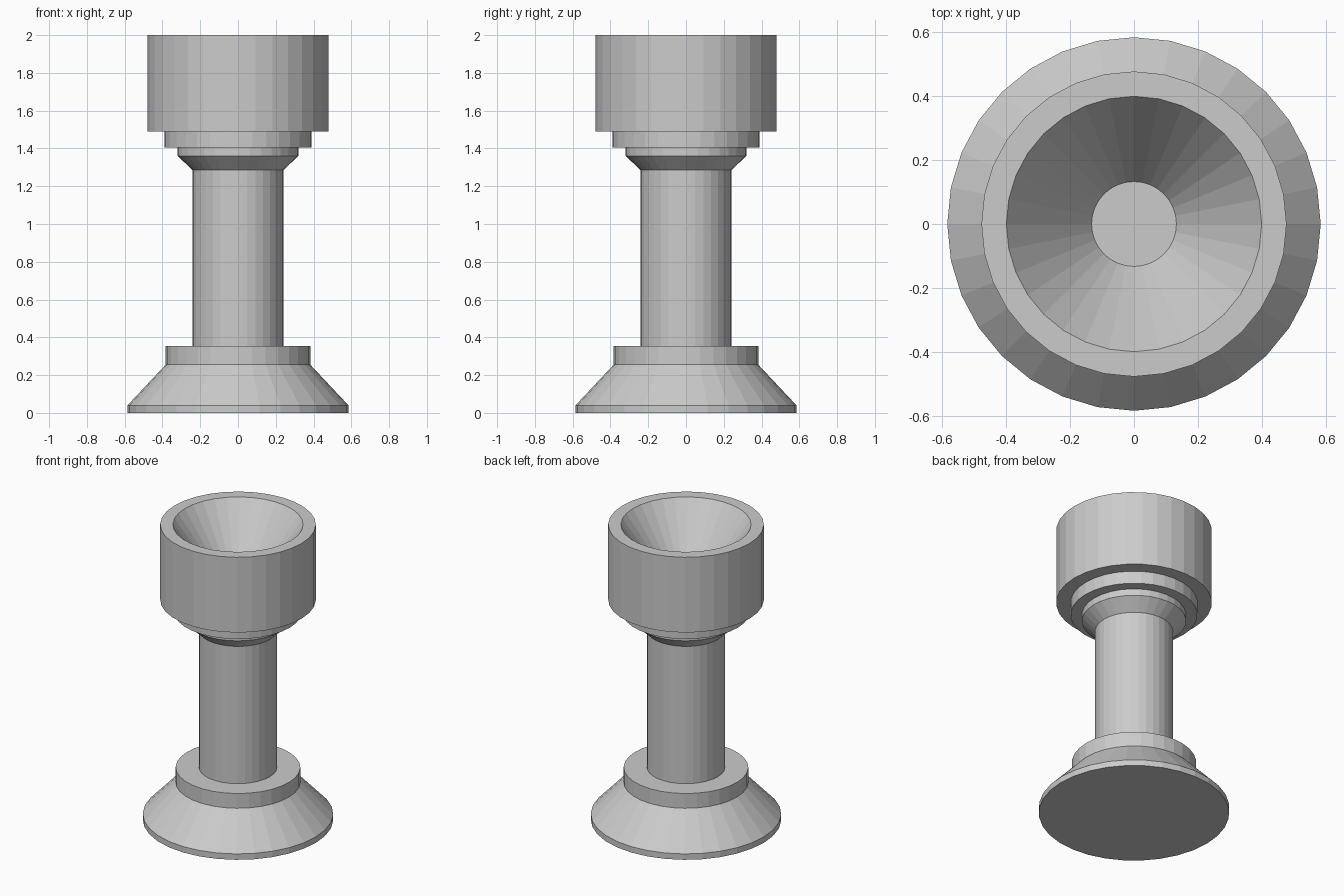
import bpy
from math import sin, cos, pi

if "Cube" in bpy.data.objects:
    bpy.data.objects.remove(bpy.data.objects["Cube"])

SIDES = 32


def lathe(name, profile, cap_start=False, cap_end=False):
    """Spin a (radius, height) profile round z; caps close the first or last ring."""
    verts = [(r * cos(2 * pi * i / SIDES), r * sin(2 * pi * i / SIDES), z)
             for r, z in profile for i in range(SIDES)]
    faces = []
    for k in range(len(profile) - 1):
        a, b = k * SIDES, (k + 1) * SIDES
        for i in range(SIDES):
            j = (i + 1) % SIDES
            faces.append((a + i, a + j, b + j, b + i))
    if cap_start:
        faces.append(tuple(reversed(range(SIDES))))
    if cap_end:
        faces.append(tuple(range(len(verts) - SIDES, len(verts))))
    mesh = bpy.data.meshes.new(name)
    mesh.from_pydata(verts, [], faces)
    mesh.update()
    obj = bpy.data.objects.new(name, mesh)
    bpy.context.collection.objects.link(obj)
    return obj


# Flared foot with a flat step on top
lathe("foot", [(0.585, 0), (0.585, 0.04), (0.383, 0.255), (0.383, 0.355),
               (0.24, 0.355)], cap_start=True)

# Plain column
lathe("column", [(0.24, 0.355), (0.24, 1.285)])

# Stepped collar under the bowl
lathe("collar", [(0.24, 1.285), (0.32, 1.36), (0.32, 1.405), (0.39, 1.405),
                 (0.39, 1.49)])

# Bowl with a conical recess and flat floor
lathe("bowl", [(0.39, 1.49), (0.478, 1.49), (0.478, 2.0), (0.4, 2.0),
               (0.133, 1.63)], cap_end=True)
